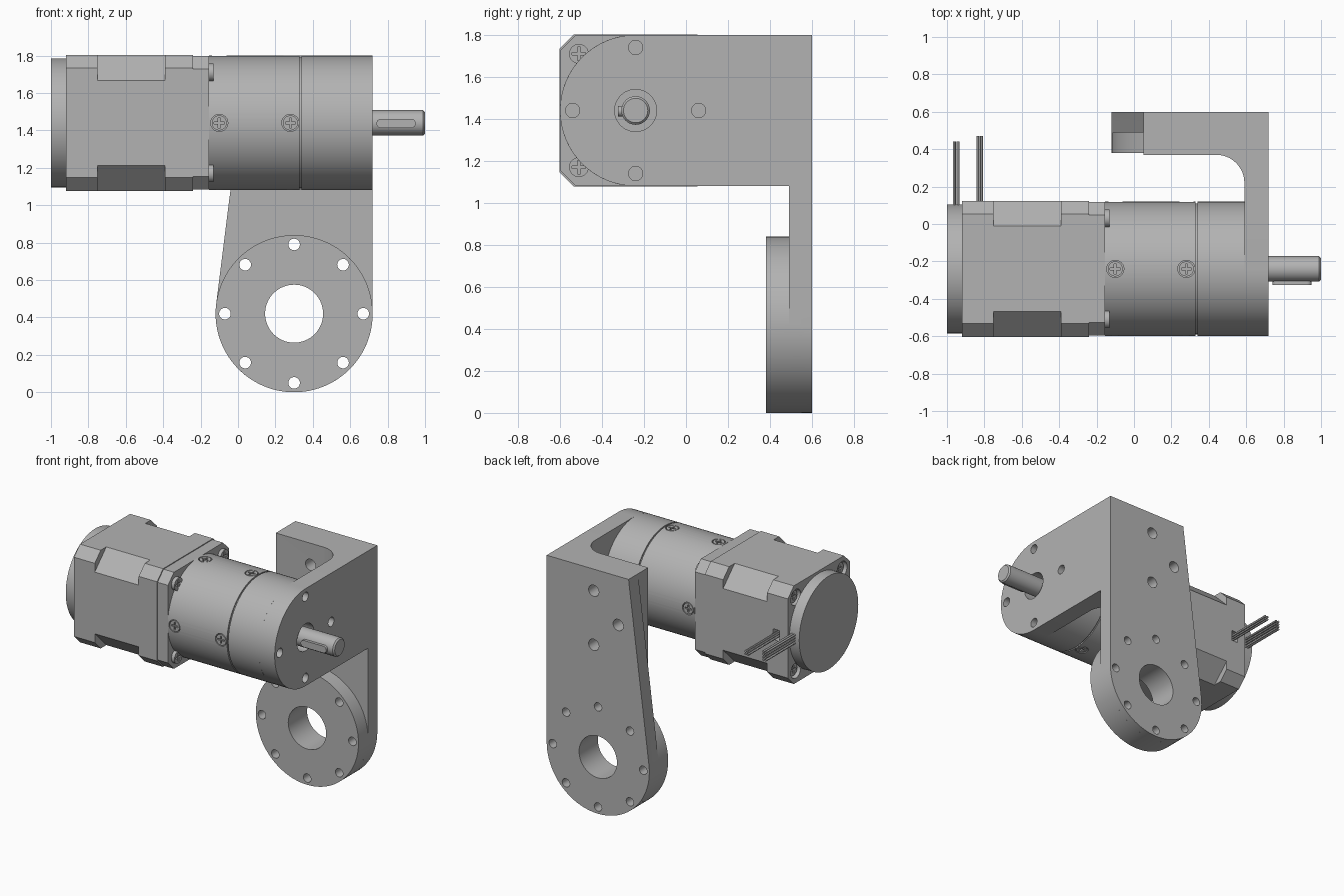
import bpy, bmesh
from math import sin, cos, pi

cube = bpy.data.objects.get("Cube")
if cube:
    bpy.data.objects.remove(cube)

grey = bpy.data.materials.new("machined_grey")
grey.use_nodes = True
grey.diffuse_color = (0.45, 0.45, 0.45, 1)
grey.node_tree.nodes["Principled BSDF"].inputs["Base Color"].default_value = (0.45, 0.45, 0.45, 1)

X, Y, Z = 0, 1, 2
CY, CZ = -0.24, 1.44          # motor axis
HX, HZ = 0.3, 0.42            # flange centre


def arc(cx, cy, r, a0, a1, n=32):
    return [(cx + r * cos(a0 + (a1 - a0) * i / n), cy + r * sin(a0 + (a1 - a0) * i / n))
            for i in range(n + 1)]


def circle(cx, cy, r, n=64):
    return arc(cx, cy, r, 0, 2 * pi, n)[:-1]


def octagon(h, c):
    k = h - c
    pts = [(h, -k), (h, k), (k, h), (-k, h), (-h, k), (-h, -k), (-k, -h), (k, -h)]
    return [(CY + u, CZ + v) for u, v in pts]


def rect(u0, v0, u1, v1):
    return [(u0, v0), (u1, v0), (u1, v1), (u0, v1)]


def prism(name, profile, axis, a, b):
    """Extrude a closed profile along an axis from a to b."""
    def place(p, d):
        co = list(p)
        co.insert(axis, d)
        return co
    bm = bmesh.new()
    low = [bm.verts.new(place(p, a)) for p in profile]
    high = [bm.verts.new(place(p, b)) for p in profile]
    bm.faces.new(low)
    bm.faces.new(high)
    for i in range(len(low)):
        j = (i + 1) % len(low)
        bm.faces.new((low[i], low[j], high[j], high[i]))
    bmesh.ops.recalc_face_normals(bm, faces=bm.faces)
    mesh = bpy.data.meshes.new(name)
    bm.to_mesh(mesh)
    bm.free()
    ob = bpy.data.objects.new(name, mesh)
    mesh.materials.append(grey)
    bpy.context.collection.objects.link(ob)
    return ob


def combine(ob, others, operation):
    """Apply a boolean with each helper, then remove the helper."""
    for other in others:
        other.hide_render = True
        mod = ob.modifiers.new("bool", 'BOOLEAN')
        mod.operation, mod.object, mod.solver = operation, other, 'EXACT'
        bpy.context.view_layer.objects.active = ob
        bpy.ops.object.modifier_apply(modifier=mod.name)
        bpy.data.objects.remove(other)
    return ob


def hole(axis, u, v, r, a, b, n=24):
    return prism("cutter", circle(u, v, r, n), axis, a, b)


def screw(name, axis, u, v, r, base, top):
    """Round head with a cross recess in its top end."""
    head = prism(name, circle(u, v, r, 28), axis, base, top)
    d = 0.02 if top > base else -0.02
    w, l = r * 0.14, r * 0.68
    cuts = [prism("cutter", rect(u - p, v - q, u + p, v + q), axis, top - d * 0.6, top + d)
            for p, q in ((w, l), (l, w))]
    combine(head, cuts, 'DIFFERENCE')


# Bracket: motor plate, filleted corner block, tapered back plate and round flange
bracket = prism("bracket", [(0.25, 1.8)] + arc(CY, CZ, 0.36, pi / 2, 1.5 * pi) + [(0.25, 1.08)],
                X, 0.59, 0.72)
corner = prism("corner", [(0.05, 0.37)] + arc(0.44, 0.22, 0.15, pi / 2, 0, 16)
               + [(0.72, 0.22), (0.72, 0.55), (0.05, 0.55)], Z, 1.08, 1.8)
back = prism("back", [(0.72, 1.8), (0.05, 1.8)] + arc(HX, HZ, 0.42, pi * 0.963, 2 * pi, 48),
             Y, 0.49, 0.6)
flange = prism("flange", circle(HX, HZ, 0.42, 96), Y, 0.38, 0.55)
combine(bracket, [corner, back, flange], 'UNION')

# Bracket holes
cuts = [hole(Y, HX, HZ, 0.155, 0.3, 0.7, 64), hole(X, CY, CZ, 0.1, 0.5, 0.8, 48)]
for i in range(8):
    a = i * pi / 4
    cuts.append(hole(Y, HX + 0.37 * cos(a), HZ + 0.37 * sin(a), 0.031, 0.3, 0.7))
for i in range(4):
    a = i * pi / 2
    cuts.append(hole(X, CY + 0.3 * cos(a), CZ + 0.3 * sin(a), 0.034, 0.5, 0.8))
for i in (1, 2, 3):
    a = i * pi / 2
    cuts.append(hole(Y, 0.335 + 0.2 * cos(a), CZ + 0.2 * sin(a), 0.042, 0.3, 0.7))
combine(bracket, cuts, 'DIFFERENCE')

# Gearbox housing with a narrow groove between its halves
rear = prism("gearbox_rear", circle(CY, CZ, 0.36, 96), X, -0.155, 0.33)
prism("gearbox_groove", circle(CY, CZ, 0.35, 96), X, 0.33, 0.34)
prism("gearbox_front", circle(CY, CZ, 0.36, 96), X, 0.34, 0.59)

# Housing screws in shallow pockets on four sides
cuts = []
for x in (-0.1, 0.28):
    for axis, v, centre in ((Y, CZ, CY), (Z, CY, CZ)):
        for s in (-1, 1):
            cuts.append(hole(axis, x, v, 0.046, centre + s * 0.34, centre + s * 0.4))
            screw("housing_screw", axis, x, v, 0.04, centre + s * 0.335, centre + s * 0.358)
combine(rear, cuts, 'DIFFERENCE')

# Motor: end bells, narrower core, front flange and round rear cap
rear_bell = prism("motor_rear_bell", octagon(0.363, 0.07), X, -0.92, -0.75)
prism("motor_core", octagon(0.363, 0.135), X, -0.75, -0.39)
prism("motor_front_bell", octagon(0.363, 0.07), X, -0.39, -0.24)
prism("motor_flange", octagon(0.357, 0.07), X, -0.24, -0.155)
prism("motor_rear_cap", circle(CY, CZ, 0.345, 96), X, -1.0, -0.92)

# Corner screws on both ends of the motor
cuts = [prism("cutter", rect(-0.85, CZ - 0.04, -0.8, CZ + 0.04), Y, 0.06, 0.2)]
for sy in (-1, 1):
    for sz in (-1, 1):
        y, z = CY + sy * 0.27, CZ + sz * 0.27
        screw("flange_screw", X, y, z, 0.047, -0.155, -0.13)
        cuts.append(hole(X, y, z, 0.058, -0.96, -0.88))
        screw("rear_screw", X, y, z, 0.045, -0.875, -0.9)
combine(rear_bell, cuts, 'DIFFERENCE')

# Output shaft with chamfered tip and rounded key
shaft = prism("output_shaft", circle(CY, CZ, 0.068, 48), X, 0.58, 1.0)
bevel = shaft.modifiers.new("tip_chamfer", 'BEVEL')
bevel.width, bevel.segments, bevel.angle_limit = 0.01, 1, pi / 3
prism("shaft_key", arc(0.925, CZ - 0.003, 0.025, -pi / 2, pi / 2, 12)
      + arc(0.765, CZ - 0.003, 0.025, pi / 2, 1.5 * pi, 12), Y, -0.325, -0.26)

# Lead wires in two bundles
for x, rows, y0, y1 in ((-0.95, 4, 0.08, 0.44), (-0.825, 2, 0.06, 0.47)):
    for side in (-1, 1):
        for r in range(rows):
            z = CZ + (r - (rows - 1) / 2) * 0.02
            prism("lead_wire", circle(x + side * 0.01, z, 0.008, 12), Y, y0, y1)

# Smooth curved faces, keep edges sharp
bpy.ops.object.select_all(action='DESELECT')
for ob in bpy.context.collection.objects:
    if ob.type == 'MESH':
        ob.select_set(True)
        bpy.context.view_layer.objects.active = ob
bpy.ops.object.shade_smooth_by_angle(angle=pi / 6)
